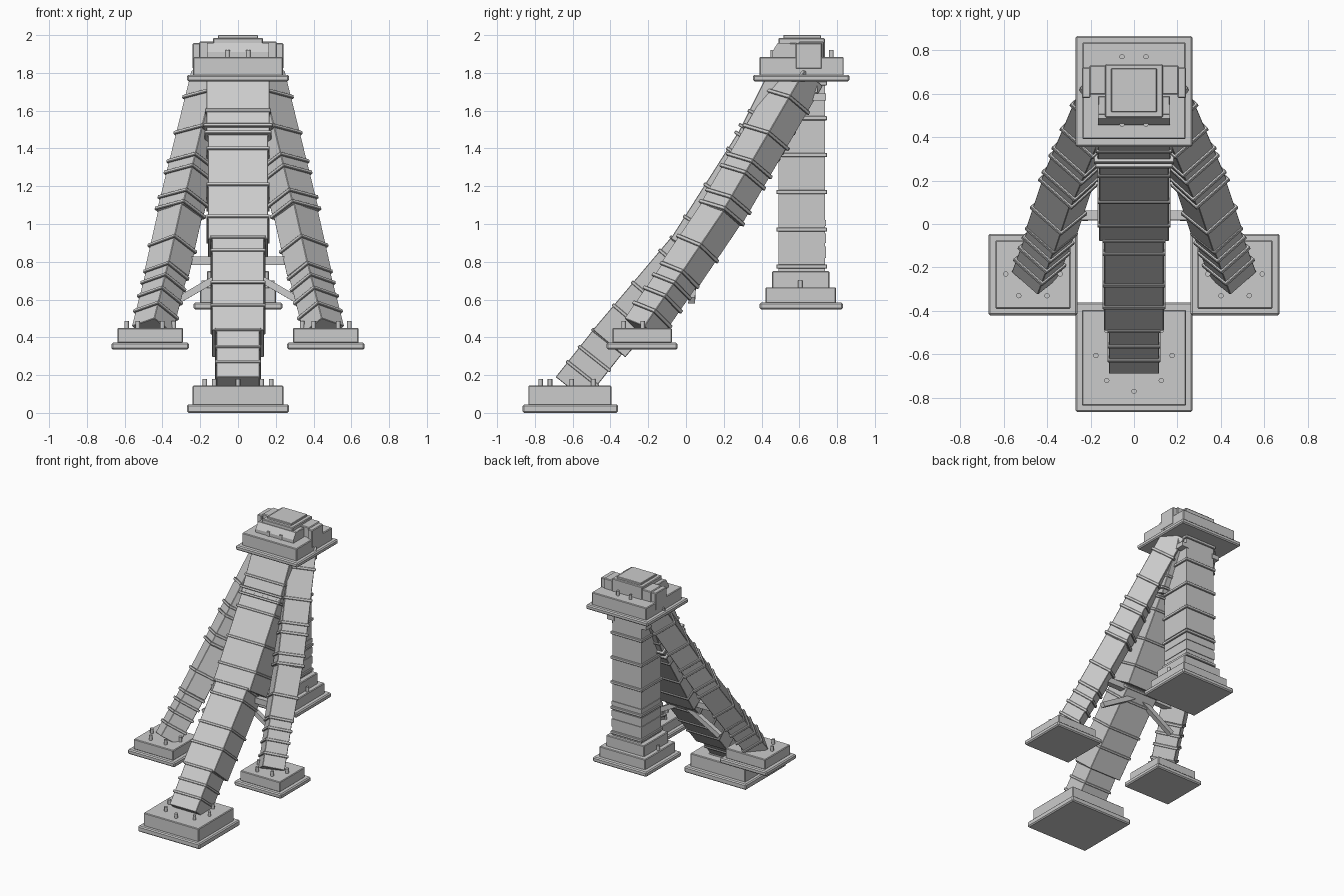
import bpy, bmesh, math
from mathutils import Vector, Matrix

if "Cube" in bpy.data.objects:
    bpy.data.objects.remove(bpy.data.objects["Cube"])

steel = bpy.data.materials.new("light_grey_steel")
steel.diffuse_color = (0.6, 0.6, 0.6, 1)
steel.use_nodes = True
steel.node_tree.nodes["Principled BSDF"].inputs["Base Color"].default_value = steel.diffuse_color


def finish(name, bm, bevel=0.0, smooth=False):
    bmesh.ops.recalc_face_normals(bm, faces=bm.faces)
    me = bpy.data.meshes.new(name)
    bm.to_mesh(me)
    bm.free()
    me.materials.append(steel)
    ob = bpy.data.objects.new(name, me)
    bpy.context.collection.objects.link(ob)
    if smooth:
        for p in me.polygons:
            p.use_smooth = len(p.vertices) == 4
    if bevel:
        mod = ob.modifiers.new("edge", 'BEVEL')
        mod.width = bevel
        mod.segments = 1
    return ob


def add_box(bm, center, size, rot=None):
    m = Matrix.Translation(center) @ (rot.to_4x4() if rot else Matrix()) @ Matrix.Diagonal((*size, 1))
    bmesh.ops.create_cube(bm, size=1, matrix=m)


def block(name, x0, x1, y0, y1, z0, z1, bevel=0.005):
    bm = bmesh.new()
    add_box(bm, ((x0 + x1) / 2, (y0 + y1) / 2, (z0 + z1) / 2), (x1 - x0, y1 - y0, z1 - z0))
    return finish(name, bm, bevel)


def bolts(name, points, z0, z1, r=0.012):
    bm = bmesh.new()
    for x, y in points:
        bmesh.ops.create_cone(bm, cap_ends=True, segments=12, radius1=r, radius2=r, depth=z1 - z0,
                              matrix=Matrix.Translation((x, y, (z0 + z1) / 2)))
    finish(name, bm, smooth=True)


def frame(axis, face):
    """Columns: width direction, outward face normal, beam axis."""
    a = axis.normalized()
    n = (face - a * face.dot(a)).normalized()
    return Matrix((n.cross(a), n, a)).transposed()


def strut(name, p, q, t):
    p, q = Vector(p), Vector(q)
    bm = bmesh.new()
    add_box(bm, (p + q) / 2, (t, t, (q - p).length), frame(q - p, Vector((0, -1, 0.01))))
    finish(name, bm)


# Front foot
block("front_foot_plate", -.27, .27, -.865, -.36, 0, .045, .008)
block("front_foot_block", -.24, .24, -.835, -.395, .04, .145)
bolts("front_foot_bolts", [(s * x, y) for s in (-1, 1) for x, y in ((.175, -.605), (.125, -.72), (.125, -.49))]
      + [(0, -.77)], .14, .18)

# Side feet
for s, side in ((-1, "left"), (1, "right")):
    xs = sorted((s * .26, s * .67))
    block(side + "_foot_plate", *xs, -.42, -.045, .335, .372, .008)
    block(side + "_foot_block", xs[0] + .032, xs[1] - .032, -.39, -.075, .37, .45)
    bolts(side + "_foot_bolts", [(s * x, y) for x, y in ((.59, -.23), (.53, -.33), (.4, -.33), (.34, -.23))],
          .445, .487)

# Back foot in two tiers
block("back_foot_plate", -.235, .235, .39, .83, .548, .585, .008)
block("back_foot_block", -.2, .2, .42, .795, .58, .665)
block("back_foot_upper_block", -.165, .165, .455, .76, .66, .75)
bolts("back_foot_bolts", [(-.182, .605), (.182, .605)], .66, .7)

# Back column with bands and raised panels
block("back_column", -.125, .125, .49, .735, .74, 1.78, 0)
for z in (.775, .97, 1.17, 1.365, 1.56, 1.745):
    block("column_band", -.137, .137, .478, .747, z - .011, z + .011, .003)
for z0, z1 in ((.82, .88), (.9, .95), (.99, 1.02)):
    block("column_panel", -.13, .13, .505, .74, z0, z1, 0)
for s in (-1, 1):
    for y, z in ((.66, 1.71), (.705, 1.67)):
        block("column_bracket", s * .14 - .03, s * .14 + .03, y - .035, y + .035, z - .015, z + .02, 0)

# Cap: plate, block, side lugs and stepped top
block("cap_plate", -.27, .27, .355, .865, 1.755, 1.79, .008)
block("cap_block", -.238, .238, .39, .835, 1.785, 1.885)
for s, side in ((-1, "left"), (1, "right")):
    xs = sorted((s * .12, s * .205))
    block(side + "_cap_lug", *xs, .595, .73, 1.88, 1.965)
    xs = sorted((s * .2, s * .24))
    block(side + "_cap_lug_end", *xs, .58, .72, 1.82, 1.958)
block("cap_bridge", -.165, .165, .5, .59, 1.88, 1.958)
block("cap_top_block", -.133, .133, .49, .735, 1.88, 1.985)
block("cap_top_plate", -.105, .105, .515, .715, 1.98, 2.0, .003)
bolts("cap_bolts", [(x, y) for x in (-.055, .055) for y in (.46, .77)], 1.88, 1.92)

# Sloped hood where the main leg meets the cap
bm = bmesh.new()
hood = [bm.verts.new((-.165, y, z)) for y, z in ((.455, 1.88), (.455, 1.91), (.485, 1.957), (.55, 1.957), (.55, 1.88))]
face = bm.faces.new(hood)
ext = bmesh.ops.extrude_face_region(bm, geom=[face])
bmesh.ops.translate(bm, vec=(.33, 0, 0), verts=[v for v in ext["geom"] if isinstance(v, bmesh.types.BMVert)])
finish("cap_hood", bm)

# Main front leg: path of the upper surface, widths and depths grow upward
path = [Vector((0, y, z)) for y, z in ((-.69, .19), (-.48, .455), (-.07, .94), (.285, 1.5), (.43, 1.79))]
half_widths = (.115, .137, .16, .167)
depths = (.2, .225, .25, .265)
bands = bmesh.new()
for i in range(4):
    p, q = path[i], path[i + 1]
    rot = frame(q - p, Vector((0, -1, .5)))
    w, d = half_widths[i] * 2, depths[i]
    start = p - rot.col[2] * (.02 if i else 0)
    bm = bmesh.new()
    add_box(bm, (start + q) / 2 - rot.col[1] * d / 2, (w, d, (q - start).length), rot)
    finish("front_leg_section_%d" % (i + 1), bm, .003)
    for z in (.27, .35, .44, .57, .69, .86, .93, 1.04, 1.21, 1.4, 1.48, 1.52, 1.6):
        if p.z < z <= q.z or (i == 3 and z == 1.52):
            c = p.lerp(q, (z - p.z) / (q.z - p.z)) - rot.col[1] * d / 2
            extra = .034 if z in (1.48, 1.52) else .016
            add_box(bands, c, (w + extra, d + extra, .018), rot)
finish("front_leg_bands", bands, .003)

# Side legs: turned box beams with a corner to the front
for s, side in ((-1, "left"), (1, "right")):
    pts = [Vector((-s * x, y, z)) for x, y, z in ((-.454, -.234, .44), (-.375, -.02, .75),
                                                  (-.305, .19, 1.06), (-.125, .615, 1.79))]
    bands = bmesh.new()
    for i, (w, d) in enumerate(((.165, .15), (.18, .16), (.19, .165))):
        p, q = pts[i], pts[i + 1]
        rot = frame(q - p, Vector((s * .66, -.75, 0)))
        start = p - rot.col[2] * (.015 if i else 0)
        bm = bmesh.new()
        add_box(bm, (start + q) / 2, (w, d, (q - start).length), rot)
        finish("%s_leg_section_%d" % (side, i + 1), bm, .003)
        for z in (.52, .6, .67, .73, .87, 1.06, 1.12, 1.25, 1.31, 1.46, 1.65):
            if p.z < z <= q.z:
                add_box(bands, p.lerp(q, (z - p.z) / (q.z - p.z)), (w + .02, d + .02, .02), rot)
    finish(side + "_leg_bands", bands, .003)
    # Diagonal brace
    strut(side + "_brace", (s * .32, .03, .595), (0, .04, .78), .036)

# Cross bar between the side legs
strut("cross_bar", (-.3, .04, .805), (.3, .04, .805), .045)
